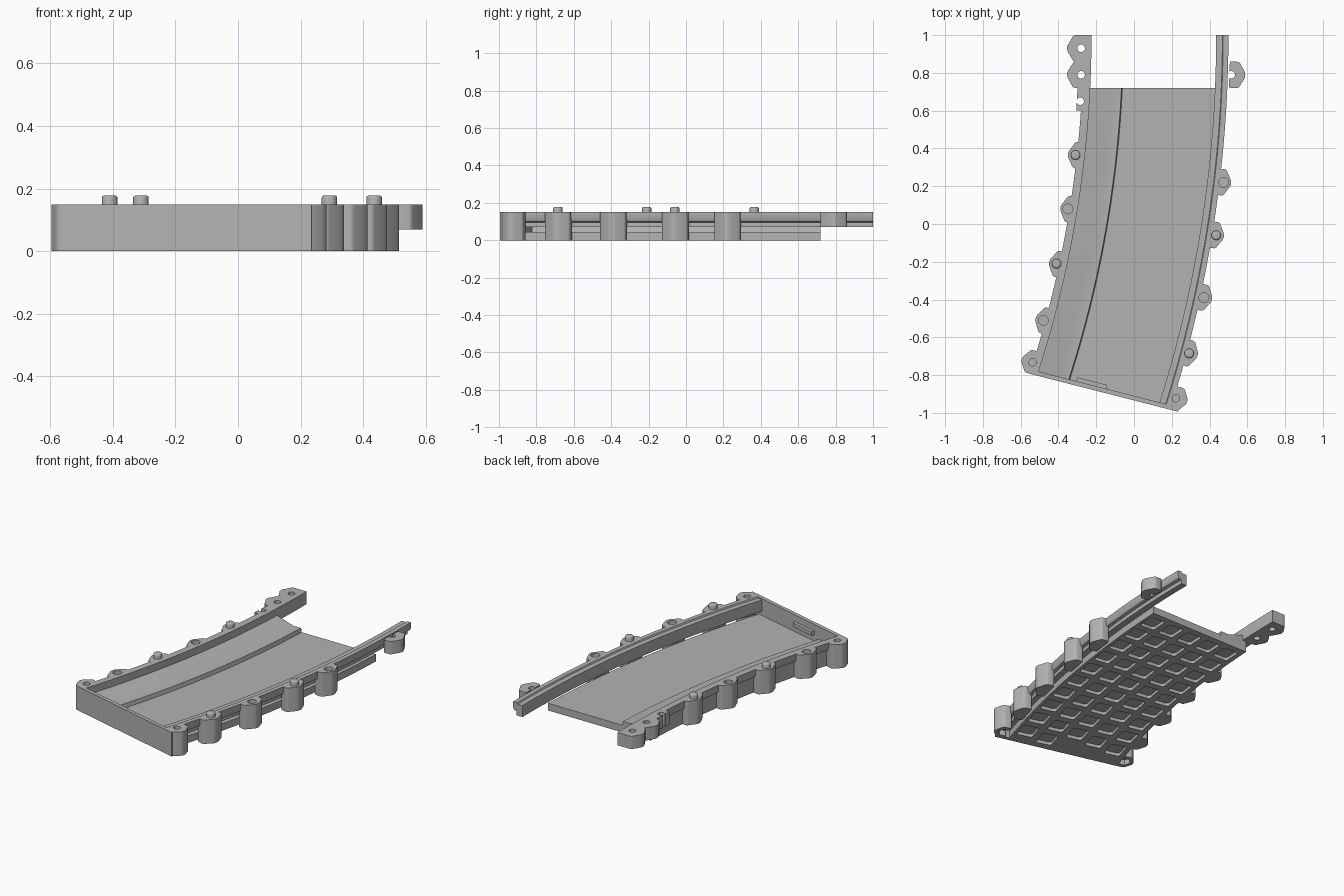
import bpy, bmesh, math
from mathutils import Matrix, Vector

old = bpy.data.objects.get("Cube")
if old:
    bpy.data.objects.remove(old)

grey = bpy.data.materials.new("plain grey")
grey.use_nodes = True
GREY = (0.45, 0.45, 0.45, 1)
grey.diffuse_color = GREY
grey.node_tree.nodes["Principled BSDF"].inputs["Base Color"].default_value = GREY

CENTRE_X = -6.025          # centre of the bend, level with the y = 1 end
TOP = 0.15


def arc_x(x0, y):
    """x of the arc that passes through (x0, 1)."""
    r = x0 - CENTRE_X
    return CENTRE_X + math.sqrt(r * r - (1 - y) ** 2)


def turn(y):
    return -math.asin((1 - y) / 6.2)


def front_y(x):
    """Slanted line of the front end."""
    return -0.934 - 0.2554 * x


def finish(bm, name, smooth=True):
    bmesh.ops.recalc_face_normals(bm, faces=bm.faces)
    mesh = bpy.data.meshes.new(name)
    bm.to_mesh(mesh)
    bm.free()
    mesh.materials.append(grey)
    ob = bpy.data.objects.new(name, mesh)
    bpy.context.collection.objects.link(ob)
    if smooth:
        bpy.ops.object.select_all(action='DESELECT')
        ob.select_set(True)
        bpy.context.view_layer.objects.active = ob
        bpy.ops.object.shade_smooth_by_angle(angle=math.radians(35))
    return ob


def sweep(name, profile, y_end, y_start=None, steps=28):
    """Sweep an (x, z) section along the bend."""
    bm = bmesh.new()
    rings = []
    for i in range(steps + 1):
        ring = []
        for x0, z in profile:
            y0 = y_start
            if y0 is None:
                y0 = -0.9
                for _ in range(12):
                    y0 = front_y(arc_x(x0, y0)) + 0.012
            y = y0 + (y_end - y0) * i / steps
            ring.append(bm.verts.new((arc_x(x0, y), y, z)))
        rings.append(ring)
    n = len(profile)
    for a, b in zip(rings, rings[1:]):
        for k in range(n):
            bm.faces.new((a[k], a[(k + 1) % n], b[(k + 1) % n], b[k]))
    bm.faces.new(rings[0])
    bm.faces.new(rings[-1])
    return finish(bm, name)


def prism(bm, outline, z0, z1, place, rounding=0):
    """Upright prism of a flat outline, with its upright edges rounded."""
    low = [bm.verts.new(place @ Vector((x, y, z0))) for x, y in outline]
    high = [bm.verts.new(place @ Vector((x, y, z1))) for x, y in outline]
    n = len(outline)
    bm.faces.new(low[::-1])
    bm.faces.new(high)
    for k in range(n):
        bm.faces.new((low[k], low[(k + 1) % n], high[(k + 1) % n], high[k]))
    if rounding:
        edges = [bm.edges.get((a, b)) for a, b in zip(low, high)]
        bmesh.ops.bevel(bm, geom=edges, offset=rounding, segments=3,
                        profile=0.5, affect='EDGES')


def ngon(r, n):
    return [(r * math.cos(math.tau * k / n), r * math.sin(math.tau * k / n)) for k in range(n)]


def rect(w, d):
    return [(-w / 2, -d / 2), (w / 2, -d / 2), (w / 2, d / 2), (-w / 2, d / 2)]


def at(x, y, angle=0.0):
    return Matrix.Translation((x, y, 0)) @ Matrix.Rotation(angle, 4, 'Z')


def cut(targets, cutter):
    cutter.hide_render = True
    for ob in targets:
        mod = ob.modifiers.new("cut", 'BOOLEAN')
        mod.operation = 'DIFFERENCE'
        mod.solver = 'EXACT'
        mod.object = cutter
        bpy.ops.object.select_all(action='DESELECT')
        ob.select_set(True)
        bpy.context.view_layer.objects.active = ob
        # keep the cut ahead of any smoothing modifier
        bpy.ops.object.modifier_move_to_index(modifier=mod.name, index=0)
        bpy.ops.object.modifier_apply(modifier=mod.name)
    bpy.data.objects.remove(cutter)


# Floor with the raised, banked strip on one side
floor = sweep("floor", [(-0.25, 0), (0.46, 0), (0.46, 0.045), (-0.055, 0.045),
                        (-0.06, 0.07), (-0.114, 0.07), (-0.225, 0.105), (-0.25, 0.105)], 0.72)

# Waffle pockets under the floor
bm = bmesh.new()
for i in range(5):
    for j in range(10):
        y = -0.82 + 0.16 * j
        x = arc_x(-0.17 + 0.14 * i, y)
        if y - 0.08 > front_y(x) and y < 0.66:
            prism(bm, rect(0.1, 0.115), -0.02, 0.02, at(x, y, turn(y)), 0.015)
cut([floor], finish(bm, "pocket_cutter", False))

# Side rails: upper part runs on past the floor, lower part stops with it
right_upper = [(0.435, 0.07), (0.435, 0.142), (0.468, 0.142), (0.472, TOP), (0.5, TOP),
               (0.5, 0.115), (0.492, 0.1), (0.475, 0.095), (0.475, 0.07)]
right_lower = [(0.435, 0), (0.435, 0.09), (0.475, 0.09), (0.475, 0.045),
               (0.492, 0.04), (0.5, 0.03), (0.5, 0)]
left_upper = [(-0.225, 0.07), (-0.225, TOP), (-0.267, TOP), (-0.267, 0.115),
              (-0.26, 0.1), (-0.245, 0.095), (-0.245, 0.07)]
left_lower = [(-0.225, 0), (-0.225, 0.09), (-0.245, 0.09), (-0.245, 0.045),
              (-0.26, 0.04), (-0.267, 0.03), (-0.267, 0)]
rails = [sweep("outer_rail", right_upper, 1.0),
         sweep("outer_rail_base", right_lower, 0.70),
         sweep("inner_rail", left_upper, 1.0),
         sweep("inner_rail_base", left_lower, 0.70),
         sweep("inner_rail_tongue", [(-0.226, 0.07), (-0.226, TOP), (-0.292, TOP), (-0.292, 0.07)],
               1.0, 0.6, 6)]

# Bosses: side, position of the feature, distance to the tip, feature, underside
bosses = [(-1, -0.28, 0.93, 0.08, "hole", 0.07), (-1, -0.28, 0.79, 0.08, "hole", 0.07),
          (-1, -0.285, 0.65, 0.078, "nut", 0), (-1, -0.31, 0.365, 0.046, "pin", 0),
          (-1, -0.35, 0.08, 0.046, "socket", 0), (-1, -0.41, -0.21, 0.046, "pin", 0),
          (-1, -0.48, -0.51, 0.048, "socket", 0), (-1, -0.537, -0.732, 0.065, "nut", 0),
          (1, 0.515, 0.79, 0.08, "hole", 0.07), (1, 0.505, 0.505, 0.08, "nut", 0),
          (1, 0.475, 0.22, 0.045, "socket", 0), (1, 0.435, -0.06, 0.047, "pin", 0),
          (1, 0.37, -0.39, 0.05, "socket", 0), (1, 0.292, -0.685, 0.052, "pin", 0),
          (1, 0.222, -0.922, 0.068, "nut", 0)]
cutters = bmesh.new()
solids = []
for side, x, y, tip, kind, base in bosses:
    place = at(x, y, turn(y))
    bm = bmesh.new()
    half = 0.062 if kind == "nut" and y < 0 else 0.07
    outline = [(tip - 0.09, -half), (tip - 0.04, -half), (tip - 0.006, -0.012),
               (tip - 0.006, 0.012), (tip - 0.04, half), (tip - 0.09, half)]
    prism(bm, [(side * u, v) for u, v in outline], base, TOP, place, 0.009)
    solids.append(finish(bm, "rail_boss"))
    if kind == "pin":
        bm = bmesh.new()
        prism(bm, ngon(0.025, 24), TOP - 0.02, 0.178, place)
        rim = [e for e in bm.edges if all(v.co.z > 0.17 for v in e.verts)]
        bmesh.ops.bevel(bm, geom=rim, offset=0.008, segments=3, profile=0.5, affect='EDGES')
        finish(bm, "locating_pin")
    elif kind == "socket":
        prism(cutters, ngon(0.026, 24), TOP - 0.03, 0.2, place)
    else:
        prism(cutters, ngon(0.02, 24), 0.03 if kind == "nut" else -0.05, 0.2, place)
        if kind == "nut":
            prism(cutters, ngon(0.038, 6), -0.05, 0.035, place)
cut(rails + solids, finish(cutters, "hole_cutter", False))

# Front wall along the slanted end, with a small ledge on its inner face
bm = bmesh.new()
prism(bm, [(x, front_y(x) + d) for x, d in ((-0.555, 0), (0.235, 0), (0.235, 0.024), (-0.555, 0.024))],
      0, TOP, Matrix.Identity(4))
finish(bm, "front_wall")
bm = bmesh.new()
prism(bm, [(x, front_y(x) + d) for x, d in ((-0.31, 0.02), (-0.14, 0.02), (-0.145, 0.046), (-0.3, 0.046))],
      0.085, 0.108, Matrix.Identity(4))
finish(bm, "wall_ledge")
